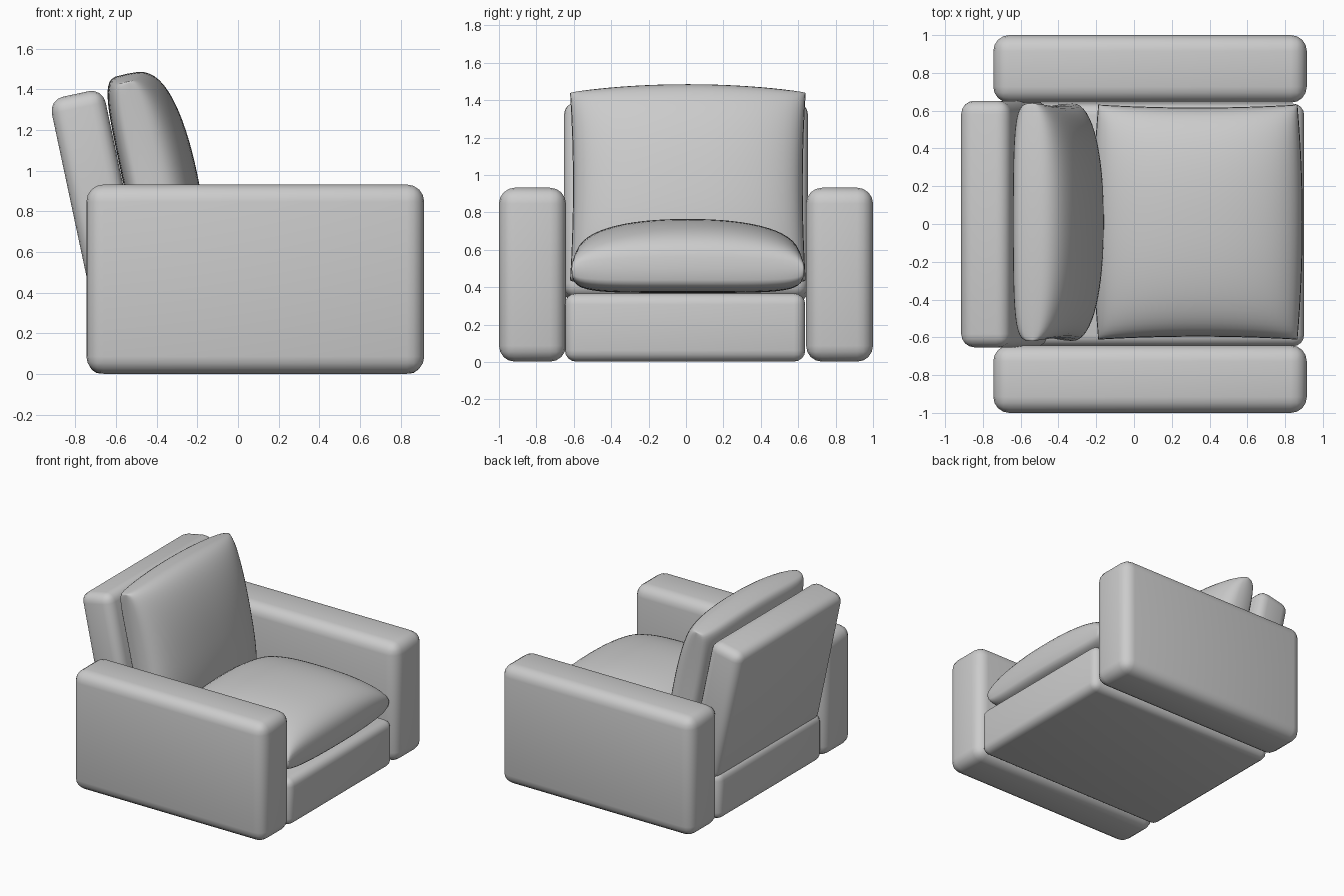
import bpy, bmesh, math
from mathutils import Vector, Matrix

if "Cube" in bpy.data.objects:
    bpy.data.objects.remove(bpy.data.objects["Cube"])

TILT = math.radians(12)
UP = Vector((-math.sin(TILT), 0, math.cos(TILT)))    # along the leaning back
OUT = Vector((math.cos(TILT), 0, math.sin(TILT)))    # out of the leaning back
BACK_TOP = Vector((-0.665, 0, 1.405))                # top front edge of the backrest


def finish(name, bm, loc, tilt, angle):
    me = bpy.data.meshes.new(name)
    bm.to_mesh(me)
    bm.free()
    ob = bpy.data.objects.new(name, me)
    bpy.context.collection.objects.link(ob)
    ob.location = loc
    ob.rotation_euler = (0, tilt, 0)
    bpy.ops.object.select_all(action='DESELECT')
    ob.select_set(True)
    bpy.context.view_layer.objects.active = ob
    bpy.ops.object.shade_smooth_by_angle(angle=math.radians(angle))
    return ob


def padded_block(name, size, loc, radius, tilt=0):
    bm = bmesh.new()
    bmesh.ops.create_cube(bm, size=1, matrix=Matrix.Diagonal((*size, 1)))
    bmesh.ops.bevel(bm, geom=bm.edges[:], offset=radius, segments=4,
                    profile=0.5, affect='EDGES')
    return finish(name, bm, loc, tilt, 35)


def cushion(name, half_len, half_wid, rise, drop, arch, loc, tilt=0, n=32):
    """Two domed sheets that meet along a seam at local z = 0."""
    bm = bmesh.new()

    def dome(u, v, power, root):
        return (max(0, 1 - abs(u) ** power) * max(0, 1 - abs(v) ** power)) ** root

    for height, power, root in ((rise, 2.2, 0.32), (-drop, 5, 0.2)):
        rows = []
        for i in range(n + 1):
            u = math.sin(math.pi * (i / n - 0.5))
            row = []
            for j in range(n + 1):
                v = math.sin(math.pi * (j / n - 0.5))
                x = half_len * u * (1 - arch * v * v)
                y = half_wid * v * (1 - 0.025 * (1 - u * u))
                row.append(bm.verts.new((x, y, height * dome(u, v, power, root))))
            rows.append(row)
        for a, b in zip(rows, rows[1:]):
            for j in range(n):
                bm.faces.new((a[j], b[j], b[j + 1], a[j + 1]))
    bmesh.ops.remove_doubles(bm, verts=bm.verts[:], dist=1e-5)
    bmesh.ops.recalc_face_normals(bm, faces=bm.faces[:])
    return finish(name, bm, loc, tilt, 60)


# Arms
for side, label in ((-1, "right"), (1, "left")):
    padded_block(label + "_arm", (1.66, 0.358, 0.93), (0.085, side * 0.821, 0.467), 0.085)

# Base under the seat
padded_block("base", (1.635, 1.285, 0.365), (0.083, -0.005, 0.185), 0.06)

# Leaning backrest
padded_block("backrest", (0.27, 1.305, 1.07),
             BACK_TOP - OUT * 0.135 - UP * 0.535, 0.07, -TILT)

# Loose cushions
cushion("seat_cushion", 0.555, 0.622, 0.265, 0.13, 0.05, (0.338, 0.01, 0.5))
cushion("back_cushion", 0.55, 0.63, 0.235, 0.13, 0.07,
        BACK_TOP + OUT * 0.132 - UP * 0.505 + Vector((0, 0.01, 0)),
        math.pi / 2 - TILT)
